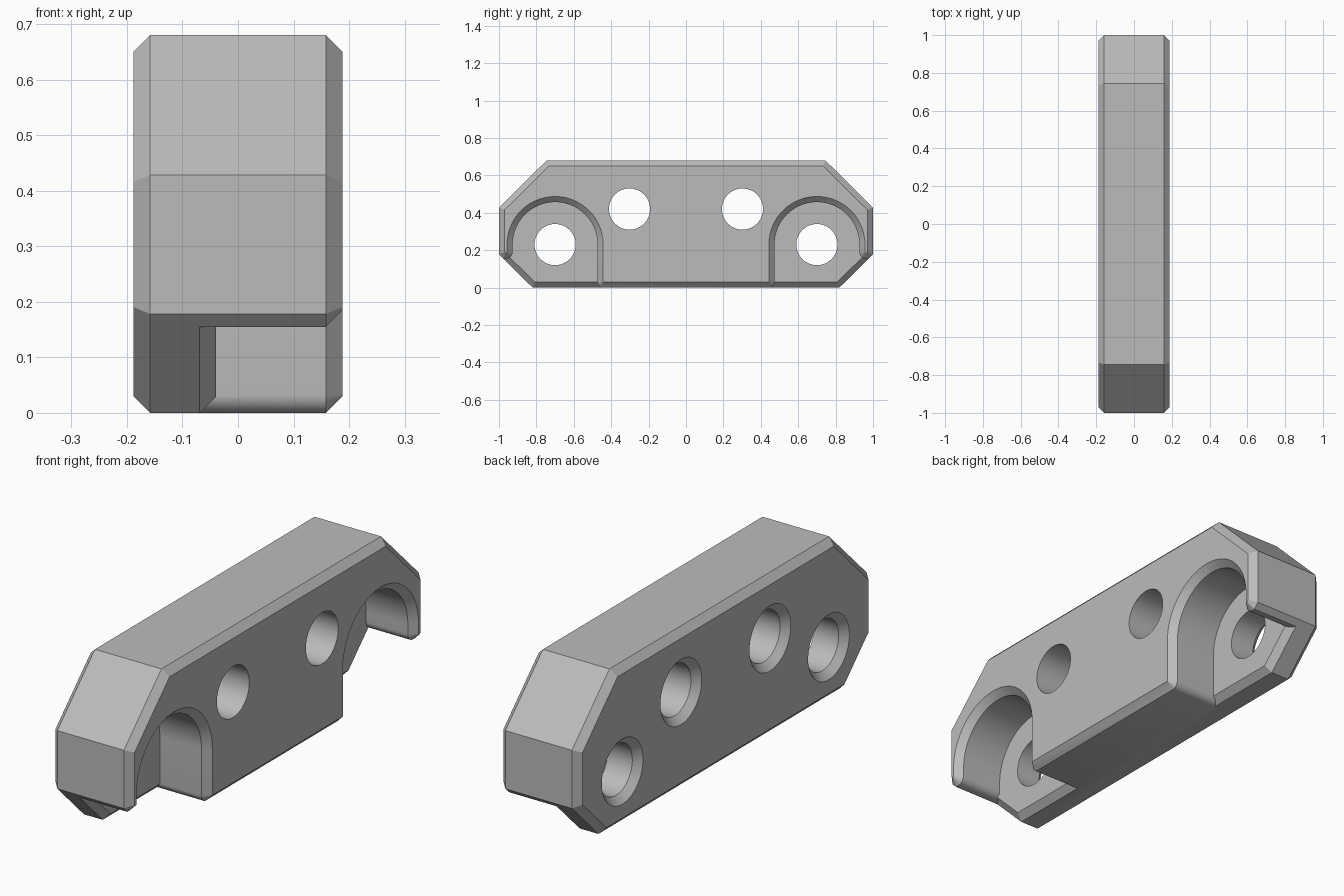
import bpy, bmesh
from math import cos, sin, radians
from mathutils import Vector

if "Cube" in bpy.data.objects:
    bpy.data.objects.remove(bpy.data.objects["Cube"], do_unlink=True)

HALF = 0.188      # half thickness
EDGE = 0.03       # chamfer size
FLOOR = -0.04     # pocket floor


def arc(cy, cz, r, start, end, steps):
    angles = [radians(start + (end - start) * i / steps) for i in range(steps + 1)]
    return [Vector((cy + r * cos(a), cz + r * sin(a))) for a in angles]


def offset(points, d):
    """Grow a counter-clockwise outline by d, with mitred corners."""
    normals = []
    for i, p in enumerate(points):
        e = (points[(i + 1) % len(points)] - p).normalized()
        normals.append(Vector((e.y, -e.x)))
    return [p + d * (normals[i - 1] + n) / (1 + normals[i - 1].dot(n))
            for i, (p, n) in enumerate(zip(points, normals))]


def loft(name, outline, sections):
    """Solid through (x, growth) sections of a y-z outline."""
    bm = bmesh.new()
    rings = [[bm.verts.new((x, p.x, p.y)) for p in offset(outline, d)]
             for x, d in sections]
    n = len(outline)
    for a, b in zip(rings, rings[1:]):
        for i in range(n):
            j = (i + 1) % n
            bm.faces.new((a[i], a[j], b[j], b[i]))
    bm.faces.new(rings[0][::-1])
    bm.faces.new(rings[-1])
    bmesh.ops.recalc_face_normals(bm, faces=bm.faces)
    mesh = bpy.data.meshes.new(name)
    bm.to_mesh(mesh)
    bm.free()
    obj = bpy.data.objects.new(name, mesh)
    bpy.context.collection.objects.link(obj)
    return obj


def cut(target, cutter):
    mod = target.modifiers.new("cut", 'BOOLEAN')
    mod.operation, mod.solver, mod.object = 'DIFFERENCE', 'EXACT', cutter
    bpy.context.view_layer.objects.active = target
    bpy.ops.object.modifier_apply(modifier=mod.name)
    bpy.data.objects.remove(cutter, do_unlink=True)


# Octagonal block with chamfered side faces
half = [(0.82, 0), (1, 0.178), (1, 0.428), (0.745, 0.68)]
block = [Vector(p) for p in half] + [Vector((-y, z)) for y, z in reversed(half)]
body = loft("bracket_body", block,
            [(-HALF, -EDGE), (EDGE - HALF, 0), (HALF - EDGE, 0), (HALF, -EDGE)])

# Arched pocket outline, open downward, with rounded feet
r = 0.035
arch = ([Vector((0.438, -0.06)), Vector((1.1, -0.06)), Vector((1.1, 0.155))]
        + arc(0.927 + r, 0.155 + r, r, 270, 180, 8)
        + arc(0.7, 0.23, 0.227, 0, 180, 40)
        + arc(0.473 - r, r - 0.002, r, 0, -90, 8))

for side in (1, -1):
    outline = arch if side > 0 else [Vector((-p.x, p.y)) for p in reversed(arch)]
    pocket = loft("pocket_cutter", outline,
                  [(-0.1, 0), (HALF - EDGE, 0), (HALF + 0.002, EDGE + 0.002), (0.25, EDGE + 0.002)])
    # Back plate stays behind the pocket, with a chamfered lip
    plate = loft("back_plate", offset(block, 0.001),
                 [(-0.3, 0), (FLOOR - EDGE, 0), (FLOOR, -EDGE)])
    cut(pocket, plate)
    cut(body, pocket)

# Through holes, countersunk on the back
for y, z in ((0.7, 0.23), (0.302, 0.42)):
    for side in (1, -1):
        ring = arc(side * y, z, 0.11, 0, 360, 64)[:-1]
        cut(body, loft("hole_cutter", ring,
                       [(-HALF - 0.01, EDGE + 0.01), (EDGE - HALF, 0), (0.3, 0)]))

# Plain grey finish
grey = bpy.data.materials.new("plain_grey")
grey.use_nodes = True
colour = (0.5, 0.5, 0.5, 1)
grey.diffuse_color = colour
grey.node_tree.nodes["Principled BSDF"].inputs["Base Color"].default_value = colour
body.data.materials.clear()
body.data.materials.append(grey)
for f in body.data.polygons:
    f.material_index = 0

bpy.ops.object.select_all(action='DESELECT')
body.select_set(True)
bpy.context.view_layer.objects.active = body
bpy.ops.object.shade_smooth_by_angle(angle=radians(25))
